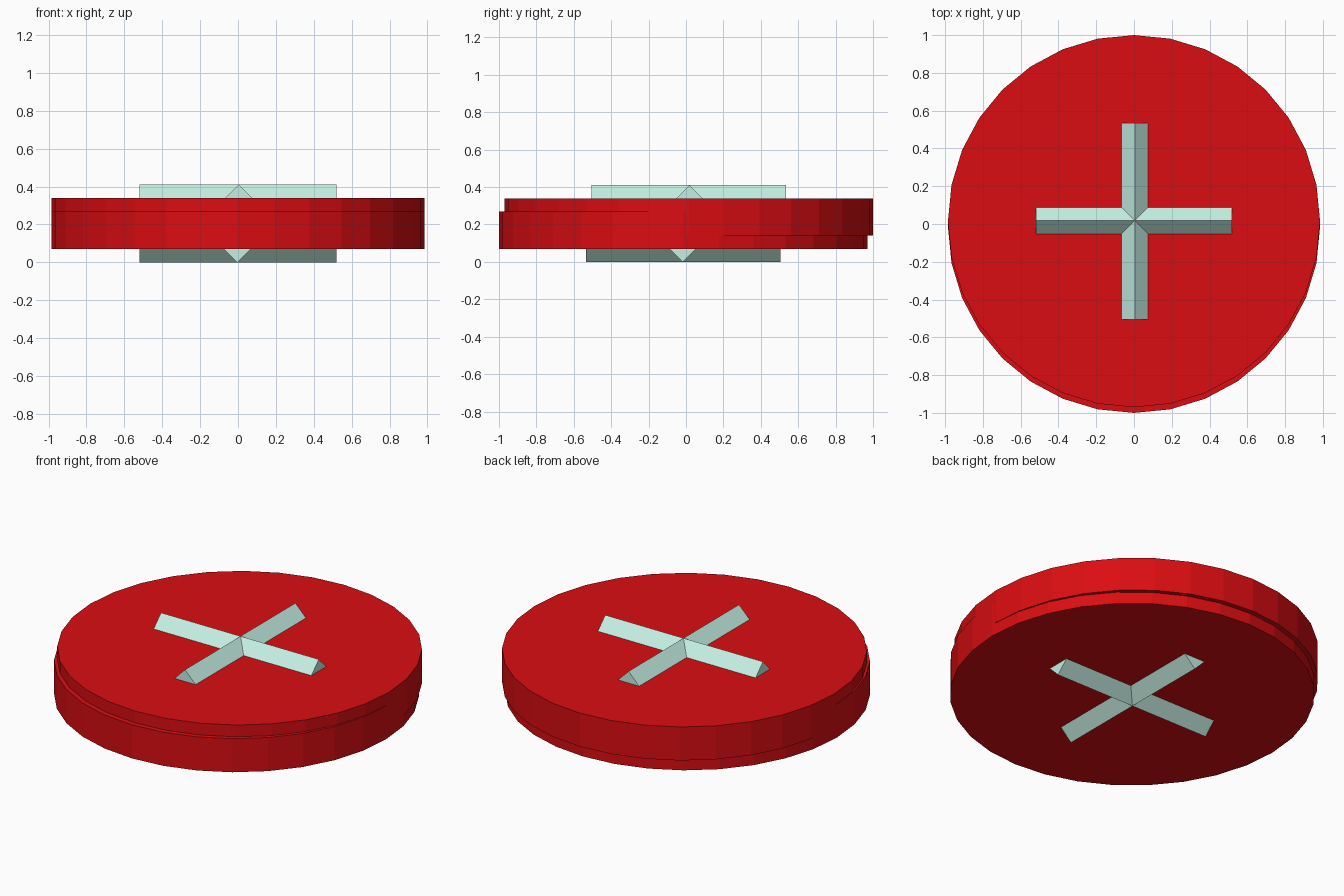
import bpy
from math import pi

if "Cube" in bpy.data.objects:
    bpy.data.objects.remove(bpy.data.objects["Cube"])

R, THICK = 0.985, 0.20       # disc radius and thickness
ROD_R, ROD_LEN = 0.07, 1.04  # square rod half diagonal and length
MID_Z = 0.205                # height of the plane between the halves


def material(name, color):
    m = bpy.data.materials.new(name)
    m.diffuse_color = color
    m.use_nodes = True
    m.node_tree.nodes["Principled BSDF"].inputs["Base Color"].default_value = m.diffuse_color
    return m


red = material("red", (0.70, 0.004, 0.006, 1))
mint = material("mint", (0.56, 0.87, 0.77, 1))


def prism(name, sides, radius, depth, loc, rot, mat):
    bpy.ops.mesh.primitive_cylinder_add(vertices=sides, radius=radius, depth=depth,
                                        location=loc, rotation=rot)
    ob = bpy.context.object
    ob.name = name
    ob.data.materials.append(mat)
    return ob


# Two overlapping halves, the lower one a slightly shifted mirror of the upper
for label, s in (("upper", 1), ("lower", -1)):
    y = 0.015 * s
    # Flat low-poly disc
    prism(label + "_disc", 32, R, THICK, (0, y, MID_Z + s * 0.035), (0, 0, 0), red)
    # Cross of two square rods set on edge, half sunk into the disc face
    z = MID_Z + s * 0.135
    prism(label + "_cross_bar_x", 4, ROD_R, ROD_LEN, (0, 0.018 * s, z), (0, pi / 2, 0), mint)
    prism(label + "_cross_bar_y", 4, ROD_R, ROD_LEN, (0.004 * s, y, z), (pi / 2, 0, 0), mint)
